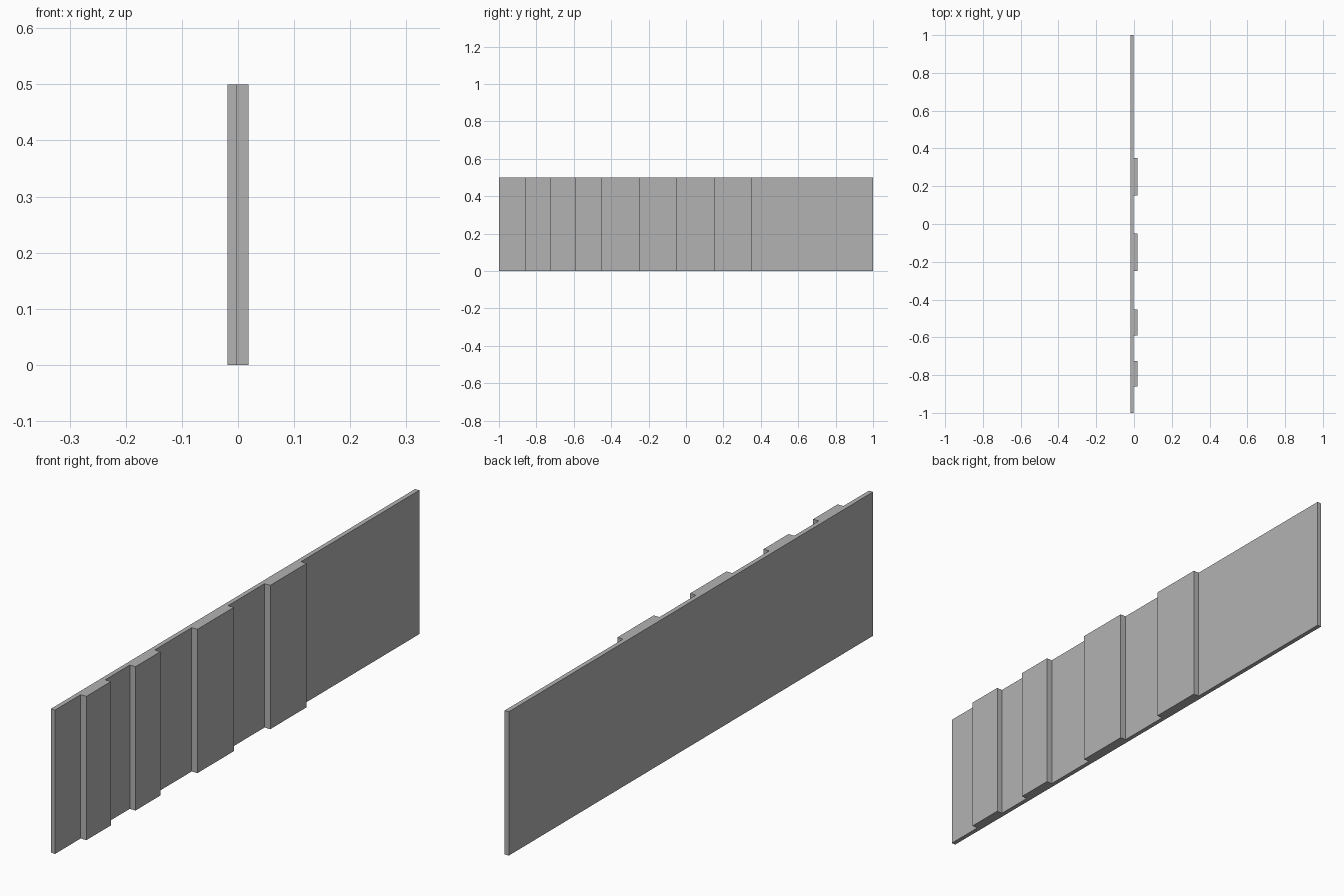
import bpy
import bmesh

cube = bpy.data.objects.get("Cube")
if cube:
    bpy.data.objects.remove(cube, do_unlink=True)

# Plain grey material
GREY = (0.45, 0.45, 0.45, 1)
mat = bpy.data.materials.new("plain grey")
mat.use_nodes = True
mat.diffuse_color = GREY
mat.node_tree.nodes["Principled BSDF"].inputs["Base Color"].default_value = GREY

# Panel dimensions
BACK, FACE, RIB = -0.019, -0.003, 0.019
HEIGHT = 0.5
ribs = [(-0.86, -0.725), (-0.59, -0.453), (-0.25, -0.05), (0.15, 0.35)]

# Plan outline: flat back, with raised ribs along the +x face
outline = [(BACK, 1), (BACK, -1), (FACE, -1)]
for start, end in ribs:
    outline += [(FACE, start), (RIB, start), (RIB, end), (FACE, end)]
outline.append((FACE, 1))

# Extrude the outline upward into one solid panel
bm = bmesh.new()
base = bm.faces.new([bm.verts.new((x, y, 0)) for x, y in outline])
top = bmesh.ops.extrude_face_region(bm, geom=[base], use_keep_orig=True)["geom"]
bmesh.ops.translate(bm, vec=(0, 0, HEIGHT),
                    verts=[v for v in top if isinstance(v, bmesh.types.BMVert)])
bmesh.ops.recalc_face_normals(bm, faces=bm.faces)

mesh = bpy.data.meshes.new("ribbed_wall_panel")
bm.to_mesh(mesh)
bm.free()
mesh.materials.append(mat)
panel = bpy.data.objects.new("ribbed_wall_panel", mesh)
bpy.context.collection.objects.link(panel)
